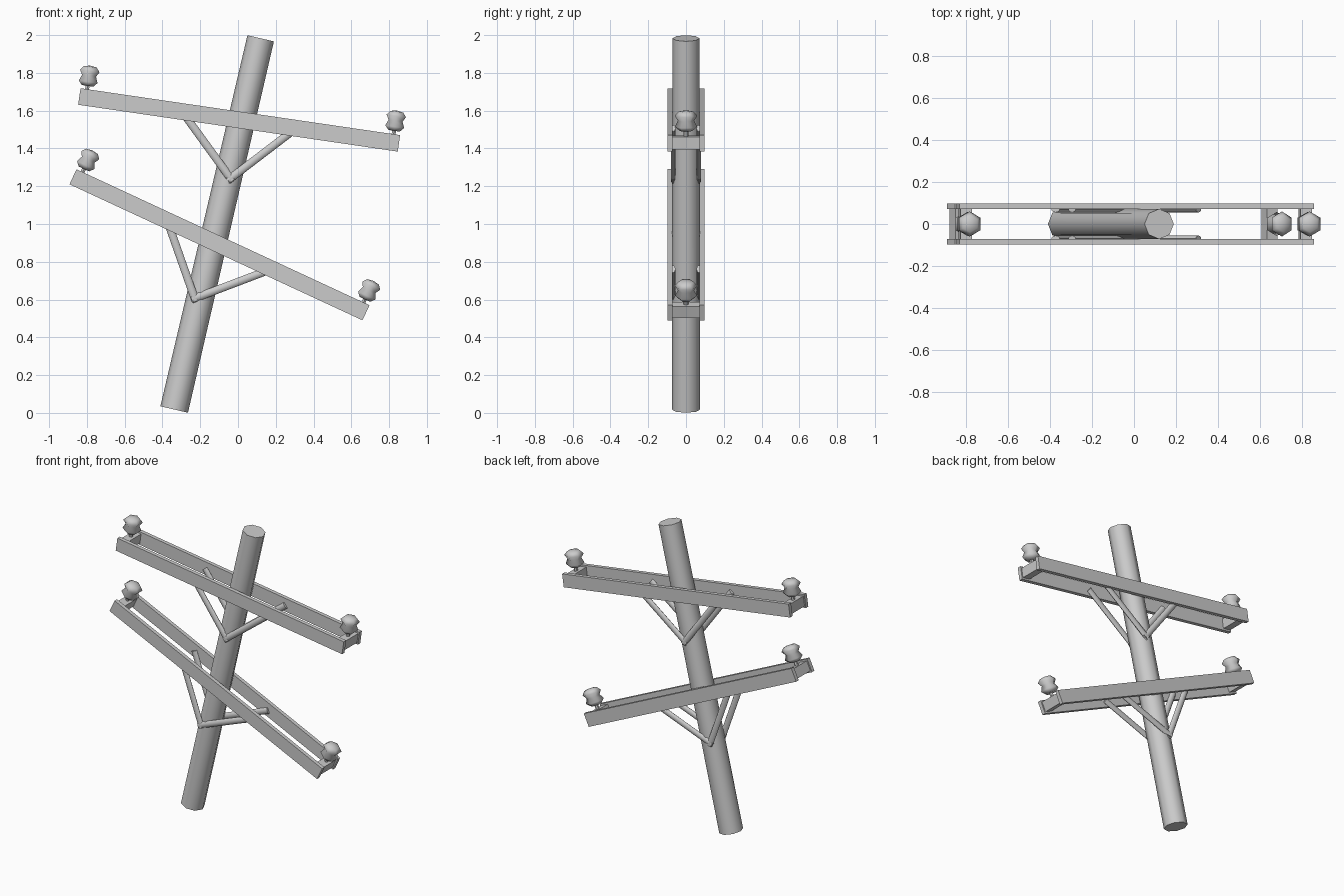
import bpy, bmesh, math
from mathutils import Matrix, Vector

if "Cube" in bpy.data.objects:
    bpy.data.objects.remove(bpy.data.objects["Cube"])


def finish(bm, name, matrix, angle=50):
    bmesh.ops.recalc_face_normals(bm, faces=bm.faces)
    me = bpy.data.meshes.new(name)
    bm.to_mesh(me)
    bm.free()
    ob = bpy.data.objects.new(name, me)
    bpy.context.collection.objects.link(ob)
    ob.matrix_world = matrix
    bpy.ops.object.select_all(action='DESELECT')
    ob.select_set(True)
    bpy.context.view_layer.objects.active = ob
    bpy.ops.object.shade_smooth_by_angle(angle=math.radians(angle))
    return ob


def box(name, size, loc, matrix):
    bm = bmesh.new()
    bmesh.ops.create_cube(bm, size=1)
    bmesh.ops.scale(bm, vec=size, verts=bm.verts)
    bmesh.ops.translate(bm, vec=loc, verts=bm.verts)
    return finish(bm, name, matrix, 30)


def rod(name, a, b, r1, r2, sides, matrix, flat=1.0):
    """Tapered rod from a to b in the xz plane, optionally flattened in y."""
    a, b = Vector(a), Vector(b)
    d = b - a
    bm = bmesh.new()
    bmesh.ops.create_cone(bm, cap_ends=True, segments=sides,
                          radius1=r1, radius2=r2, depth=d.length)
    bmesh.ops.scale(bm, vec=(1, flat, 1), verts=bm.verts)
    turn = Matrix.Rotation(math.atan2(d.x, d.z), 4, 'Y')
    bmesh.ops.transform(bm, matrix=Matrix.Translation((a + b) / 2) @ turn, verts=bm.verts)
    return finish(bm, name, matrix)


def lathe(name, profile, sides, matrix):
    bm = bmesh.new()
    rings = []
    for r, z in profile:
        rings.append([bm.verts.new((r * math.sin(2 * math.pi * i / sides),
                                    r * math.cos(2 * math.pi * i / sides), z))
                      for i in range(sides)])
    for lo, hi in zip(rings, rings[1:]):
        for i in range(sides):
            j = (i + 1) % sides
            bm.faces.new((lo[i], lo[j], hi[j], hi[i]))
    bm.faces.new(rings[0])
    top = bm.verts.new((0, 0, profile[-1][1] + 0.006))
    for i in range(sides):
        bm.faces.new((rings[-1][i], rings[-1][(i + 1) % sides], top))
    return finish(bm, name, matrix, 70)


# leaning octagonal pole
rod("pole", (-0.338, 0, 0.018), (0.12, 0, 1.983), 0.075, 0.072, 8, Matrix())

INSULATOR = [(0.035, 0.018), (0.058, 0.04), (0.043, 0.072), (0.06, 0.098), (0.04, 0.12)]


def crossarm(label, centre, tilt):
    m = Matrix.Translation(centre) @ Matrix.Rotation(math.radians(tilt), 4, 'Y')
    # paired beams and their V braces
    for side, y in (("front", -1), ("back", 1)):
        box(f"{label}_{side}_beam", (1.71, 0.026, 0.088), (0, y * 0.084, 0), m)
        for end, x in (("left", -1), ("right", 1)):
            rod(f"{label}_{side}_{end}_brace", (-x * 0.012, y * 0.068, -0.325),
                (x * 0.305, y * 0.068, 0.0), 0.021, 0.021, 8, m, 0.6)
    # spacer blocks, pins and insulators at the ends
    for end, x in (("left", -0.82), ("right", 0.82)):
        box(f"{label}_{end}_spacer", (0.054, 0.144, 0.066), (x, 0, 0), m)
        rod(f"{label}_{end}_pin", (x, 0, 0.03), (x, 0, 0.07), 0.012, 0.012, 6, m)
        lathe(f"{label}_{end}_insulator", INSULATOR, 6,
              m @ Matrix.Translation((x, 0, 0.044)))


crossarm("upper", (0.006, 0, 1.551), 8.34)
crossarm("lower", (-0.098, 0, 0.89), 24.9)
